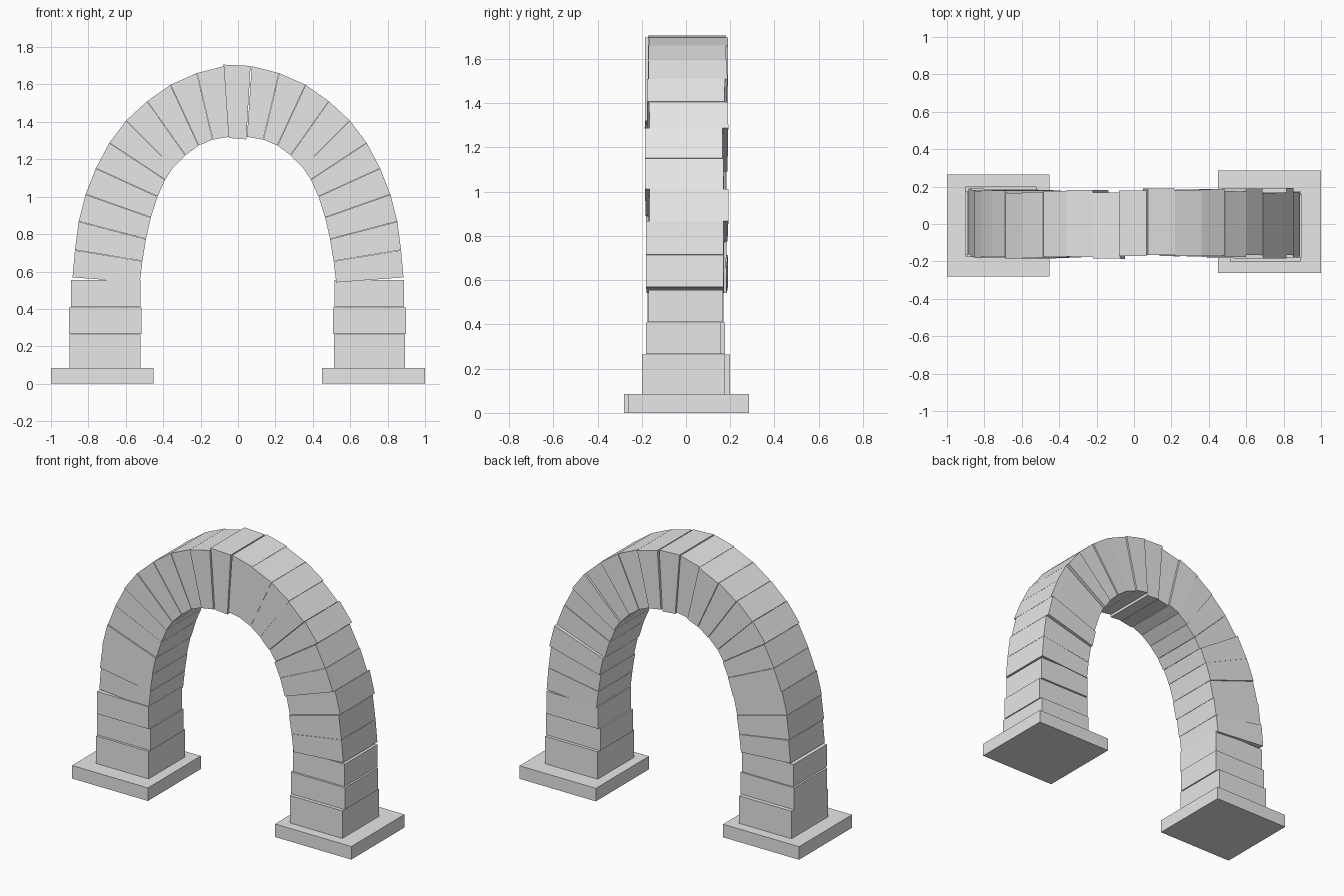
import bpy
import bmesh
import random
from mathutils import Vector

random.seed(4)
if "Cube" in bpy.data.objects:
    bpy.data.objects.remove(bpy.data.objects["Cube"], do_unlink=True)

stone = bpy.data.materials.new("light grey stone")
stone.use_nodes = True
stone.diffuse_color = (0.8, 0.8, 0.8, 1)
stone.node_tree.nodes["Principled BSDF"].inputs["Base Color"].default_value = (0.8, 0.8, 0.8, 1)


def block(name, outline, y0, y1, skew=0.0):
    """Extrude an x-z outline from y0 to y1; skew shears it along x."""
    bm = bmesh.new()
    front = bm.faces.new([bm.verts.new((x, y0 + skew * x, z)) for x, z in outline])
    out = bmesh.ops.extrude_face_region(bm, geom=[front])
    for v in out["geom"]:
        if isinstance(v, bmesh.types.BMVert):
            v.co.y += y1 - y0
    bmesh.ops.recalc_face_normals(bm, faces=bm.faces[:])
    mesh = bpy.data.meshes.new(name)
    bm.to_mesh(mesh)
    bm.free()
    mesh.materials.append(stone)
    obj = bpy.data.objects.new(name, mesh)
    bpy.context.collection.objects.link(obj)
    return obj


def box(name, x0, x1, y0, y1, z0, z1):
    return block(name, [(x0, z0), (x1, z0), (x1, z1), (x0, z1)], y0, y1)


# Plinths and pier stones
box("right_plinth", -1, -0.453, -0.28, 0.265, 0, 0.085)
box("left_plinth", 0.45, 1, -0.262, 0.285, 0, 0.085)
box("right_pier_bottom", -0.9, -0.522, -0.175, 0.2, 0.085, 0.264)
box("left_pier_bottom", 0.514, 0.892, -0.2, 0.175, 0.085, 0.264)
box("right_pier_middle", -0.903, -0.516, -0.162, 0.177, 0.266, 0.408)
box("left_pier_middle", 0.507, 0.897, -0.18, 0.158, 0.266, 0.408)
box("right_pier_top", -0.893, -0.522, -0.175, 0.17, 0.41, 0.555)
box("left_pier_top", 0.515, 0.887, -0.17, 0.168, 0.41, 0.555)

# Joints of the arch ring from springing to crown, mirrored for the other side
outer = [(0.887, 0.568), (0.874, 0.715), (0.854, 0.868), (0.817, 1.013),
         (0.762, 1.152), (0.69, 1.289), (0.6, 1.408), (0.487, 1.512),
         (0.362, 1.6), (0.22, 1.663), (0.073, 1.7)]
inner = [(0.523, 0.541), (0.509, 0.655), (0.49, 0.773), (0.464, 0.888),
         (0.428, 1.0), (0.388, 1.09), (0.345, 1.155), (0.28, 1.22),
         (0.21, 1.272), (0.135, 1.303), (0.047, 1.318)]


def voussoir(name, corners, shift=0.0):
    """Wedge stone, pulled in slightly to leave open joints."""
    pts = [Vector(c) for c in corners]
    mid = sum(pts, Vector((0, 0))) / len(pts)
    pts = [mid + (p - mid) * 0.988 for p in pts]
    grow = random.uniform(0, 0.004)
    block(name, pts, -0.174 + shift - grow, 0.176 + shift + grow,
          random.uniform(-0.02, 0.02))


last = len(outer) - 2
for side, sign in (("left", 1), ("right", -1)):
    for i in range(last + 1):
        corners = [(sign * x, z) for x, z in
                   (inner[i], outer[i], outer[i + 1], inner[i + 1])]
        shift = sign * 0.011 if i == last else random.uniform(-0.004, 0.004)
        voussoir(f"{side}_arch_stone_{i + 1}", corners, shift)

# Keystone
block("keystone", [(-0.048, 1.314), (0.044, 1.306), (0.067, 1.699), (-0.079, 1.706)],
      -0.172, 0.18)
